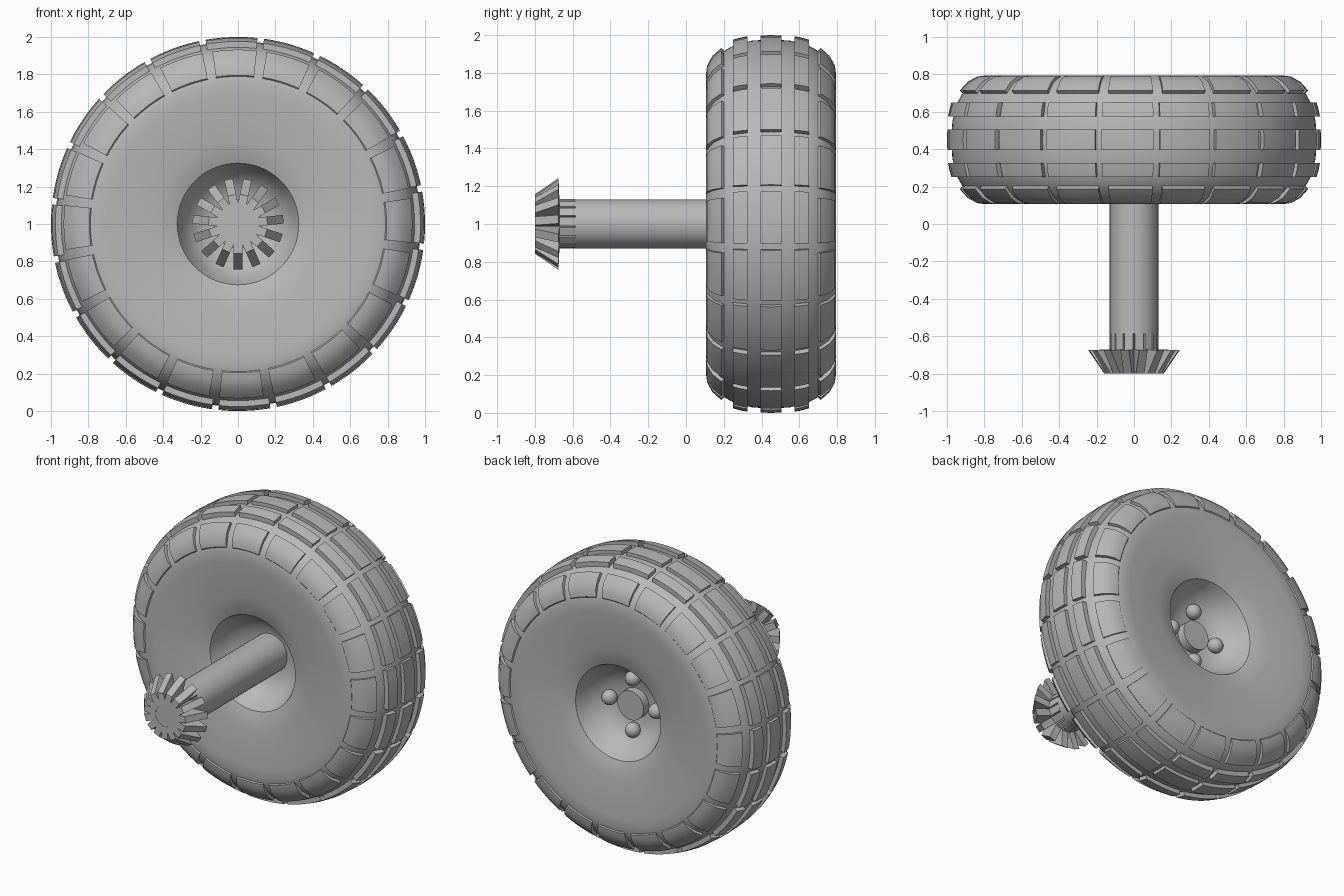
import bpy, bmesh, math
from mathutils import Vector

old = bpy.data.objects.get("Cube")
if old:
    bpy.data.objects.remove(old, do_unlink=True)

grey = bpy.data.materials.new("plain grey")
grey.use_nodes = True
COLOUR = (0.48, 0.48, 0.48, 1)
grey.diffuse_color = COLOUR
grey.node_tree.nodes["Principled BSDF"].inputs["Base Color"].default_value = COLOUR

MID_Y = 0.45      # centre plane of the wheel
AXIS_Z = 1.0      # height of the axle line


def polar(y, r, deg):
    a = math.radians(deg)
    return Vector((r * math.sin(a), y, AXIS_Z + r * math.cos(a)))


def mirrored(points):
    return [(2 * MID_Y - y, r) for y, r in points]


def finish(bm, name, smooth=True):
    bmesh.ops.remove_doubles(bm, verts=bm.verts, dist=0.00005)
    bmesh.ops.recalc_face_normals(bm, faces=bm.faces)
    mesh = bpy.data.meshes.new(name)
    bm.to_mesh(mesh)
    bm.free()
    obj = bpy.data.objects.new(name, mesh)
    bpy.context.collection.objects.link(obj)
    mesh.materials.append(grey)
    if smooth:
        bpy.ops.object.select_all(action='DESELECT')
        obj.select_set(True)
        bpy.context.view_layer.objects.active = obj
        bpy.ops.object.shade_smooth_by_angle(angle=math.radians(32))
    return obj


def lathe(name, profile, segments):
    """Turn an open (y, r) profile about the axle line."""
    bm = bmesh.new()
    rings = [[bm.verts.new(polar(y, max(r, 0.00001), 360 * i / segments)) for y, r in profile]
             for i in range(segments)]
    for i in range(segments):
        a, b = rings[i], rings[(i + 1) % segments]
        for j in range(len(profile) - 1):
            bm.faces.new((a[j], b[j], b[j + 1], a[j + 1]))
    return finish(bm, name)


def sweep_pad(bm, outline, start, end, steps=6):
    """Sweep a closed (y, r) outline through part of a turn, with capped ends."""
    rings = [[bm.verts.new(polar(y, r, start + (end - start) * i / steps)) for y, r in outline]
             for i in range(steps + 1)]
    n = len(outline)
    for a, b in zip(rings, rings[1:]):
        for j in range(n):
            k = (j + 1) % n
            bm.faces.new((a[j], b[j], b[k], a[k]))
    bm.faces.new(rings[0])
    bm.faces.new(rings[-1])


def tread_row(name, outer, start, end, depth):
    bm = bmesh.new()
    dy, dr = depth
    outline = outer + [(y + dy, r - dr) for y, r in reversed(outer)]
    for i in range(20):
        sweep_pad(bm, outline, start + 18 * i, end + 18 * i)
    return finish(bm, name)


# Tyre with its dished hub recesses
half = [(0.36, 0), (0.35, 0.14), (0.33, 0.2), (0.29, 0.255), (0.23, 0.295), (0.16, 0.325),
        (0.141, 0.38), (0.128, 0.45), (0.115, 0.6), (0.107, 0.7), (0.106, 0.76),
        (0.117, 0.81), (0.145, 0.865), (0.19, 0.91), (0.26, 0.95), (0.35, 0.971)]
lathe("tyre", half + [(MID_Y, 0.977)] + mirrored(half)[::-1], 120)

# Raised tread pads
tread_row("centre_tread", [(0.395, 0.998), (0.45, 1.0), (0.505, 0.998)], -10, 6, (0, 0.05))
inner_row = [(0.25, 0.976), (0.288, 0.987), (0.325, 0.994)]
shoulder = [(0.106, 0.795), (0.112, 0.84), (0.14, 0.89), (0.187, 0.932)]
for side, flip in (("front", False), ("back", True)):
    row = mirrored(inner_row) if flip else inner_row
    edge = mirrored(shoulder) if flip else shoulder
    tread_row(side + "_inner_tread", row, -10, 6, (0, 0.05))
    tread_row(side + "_shoulder_tread", edge, -8.5, 6.2, (-0.035 if flip else 0.035, 0.035))

# Axle shaft, and the stub on the far side
lathe("axle", [(-0.585, 0), (-0.585, 0.13), (MID_Y, 0.13), (MID_Y, 0)], 40)
lathe("axle_stub", [(0.5, 0), (0.5, 0.1), (0.605, 0.1), (0.605, 0)], 40)

# Rounded lug nuts
bm = bmesh.new()
for i in range(4):
    ball = bmesh.ops.create_uvsphere(bm, u_segments=24, v_segments=14, radius=0.05)
    bmesh.ops.translate(bm, verts=ball["verts"], vec=polar(0.58, 0.178, 90 * i))
finish(bm, "lug_nuts")

# Bevel gear: slotted core with fifteen teeth running back along the shaft
lathe("gear_core", [(-0.798, 0), (-0.798, 0.112), (-0.58, 0.112), (-0.58, 0)], 30)
tooth = [(-0.8, 0.07), (-0.8, 0.157), (-0.675, 0.243), (-0.67, 0.13), (-0.585, 0.13), (-0.585, 0.07)]
bm = bmesh.new()
for i in range(15):
    deg = 180 + 24 * i
    across = polar(0, 1, deg + 90) - Vector((0, 0, AXIS_Z))
    left, right = [[bm.verts.new(polar(y, r, deg) + across * s) for y, r in tooth]
                   for s in (-0.023, 0.023)]
    bm.faces.new(left)
    bm.faces.new(right)
    for j in range(len(tooth)):
        k = (j + 1) % len(tooth)
        bm.faces.new((left[j], left[k], right[k], right[j]))
finish(bm, "gear_teeth", smooth=False)
